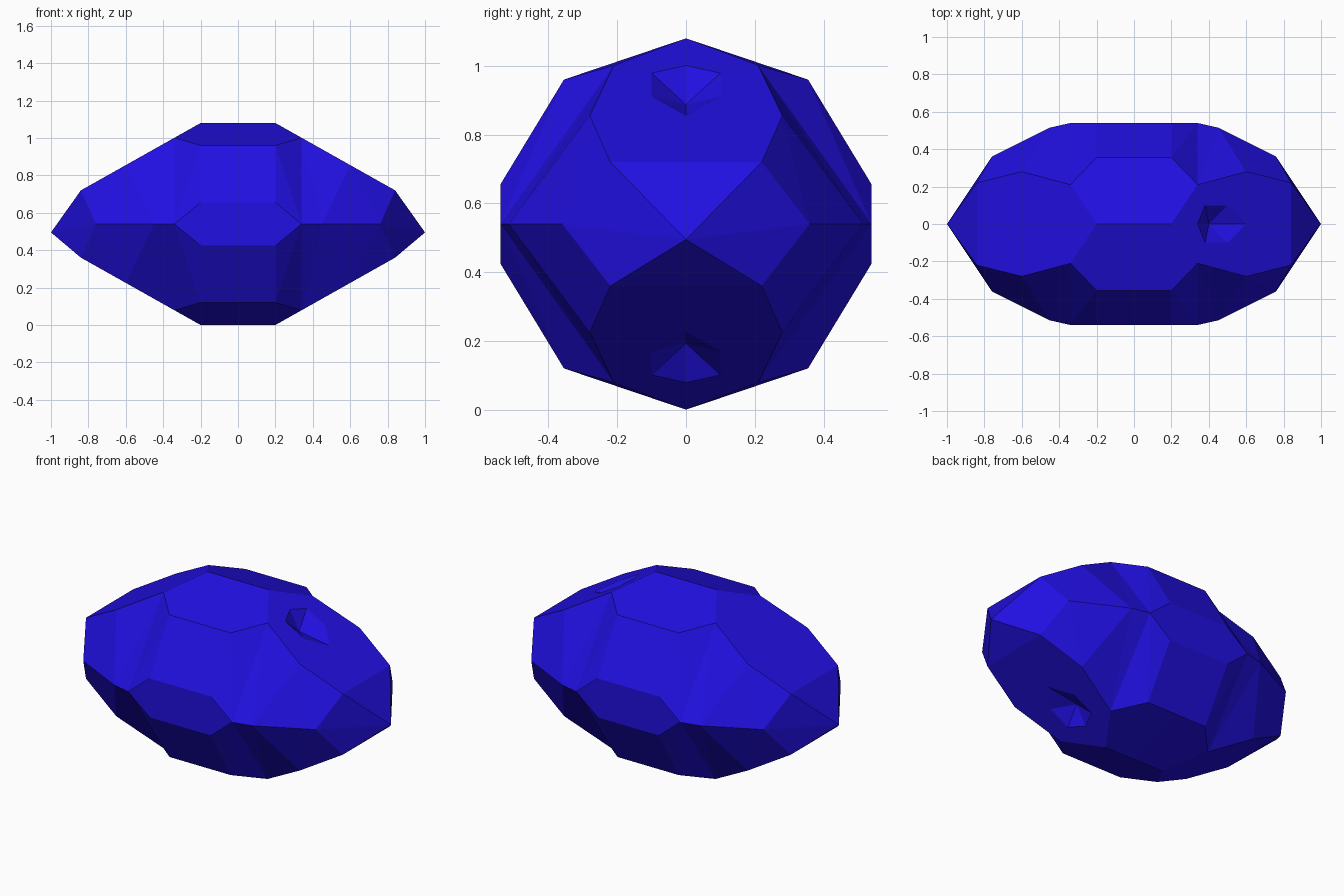
import bpy, bmesh
from mathutils import Vector

if "Cube" in bpy.data.objects:
    bpy.data.objects.remove(bpy.data.objects["Cube"])


def slope(x, y, depth=0.0):
    """Point on the long sloping facet."""
    return (x, y, 0.54 - 0.5625 * (x - 0.2) - depth)


# Corner points of one octant, relative to the gem centre
TOP = (0.2, 0, 0.54)
SHOULDER = slope(0.34, 0.21)
CROWN = (0.2, 0.355, 0.42)
GIRDLE_UP = (0.2, 0.54, 0.115)
GIRDLE = (0.34, 0.54, 0)
KNEE = (0.45, 0.515, 0)
RIM = slope(0.6, 0.28)
CORNER = slope(0.84, 0.22)
CORNER_MID = slope(0.84, 0)
SIDE = (0.76, 0.36, 0)
TIP = (1, 0, 0)

octant = [
    [(0, 0, 0.54), TOP, SHOULDER, CROWN, (0, 0.355, 0.42)],       # top facet
    [(0, 0.355, 0.42), CROWN, GIRDLE_UP, (0, 0.54, 0.115)],       # front square
    [(0, 0.54, 0.115), GIRDLE_UP, GIRDLE, (0, 0.54, 0)],          # girdle facet
    [CROWN, SHOULDER, GIRDLE], [CROWN, GIRDLE, GIRDLE_UP],        # narrow strip
    [SHOULDER, KNEE, GIRDLE], [SHOULDER, RIM, KNEE],              # hollow flank
    [RIM, CORNER, SIDE], [RIM, SIDE, KNEE],
    [CORNER_MID, CORNER, TIP], [CORNER, SIDE, TIP],               # pointed end
]

# Small pit, only on the right-hand slopes
ring = [slope(0.34, 0), slope(0.38, 0.1), slope(0.5, 0.1), slope(0.6, 0)]
pit_floor = slope(0.40, 0, 0.08)
plain_slope = [[TOP, SHOULDER, RIM, CORNER, CORNER_MID]]
pitted_slope = [
    [TOP, SHOULDER, ring[1], ring[0]],
    [SHOULDER, RIM, ring[2], ring[1]],
    [RIM, CORNER, CORNER_MID, ring[3], ring[2]],
] + [[ring[i], ring[i + 1], pit_floor] for i in range(3)]

# Mirror the octant eight ways and weld it
bm = bmesh.new()
for sx in (1, -1):
    for sy in (1, -1):
        for sz in (1, -1):
            for pts in octant + (pitted_slope if sx > 0 else plain_slope):
                bm.faces.new([bm.verts.new((x * sx, y * sy, z * sz)) for x, y, z in pts])
bmesh.ops.remove_doubles(bm, verts=bm.verts, dist=0.001)
for v in bm.verts:
    if abs(v.co.x) > 0.99:
        v.co.z -= 0.045          # the end points sit a little low
    v.co += Vector((0, 0, 0.54))
bmesh.ops.recalc_face_normals(bm, faces=bm.faces)
bmesh.ops.dissolve_limit(bm, angle_limit=0.01, verts=bm.verts, edges=bm.edges)

mesh = bpy.data.meshes.new("gemstone")
bm.to_mesh(mesh)
bm.free()
gem = bpy.data.objects.new("gemstone", mesh)
bpy.context.collection.objects.link(gem)

# Blue colour
blue = bpy.data.materials.new("blue")
blue.diffuse_color = (0.015, 0.005, 0.75, 1)
blue.use_nodes = True
blue.node_tree.nodes["Principled BSDF"].inputs["Base Color"].default_value = blue.diffuse_color
mesh.materials.append(blue)
